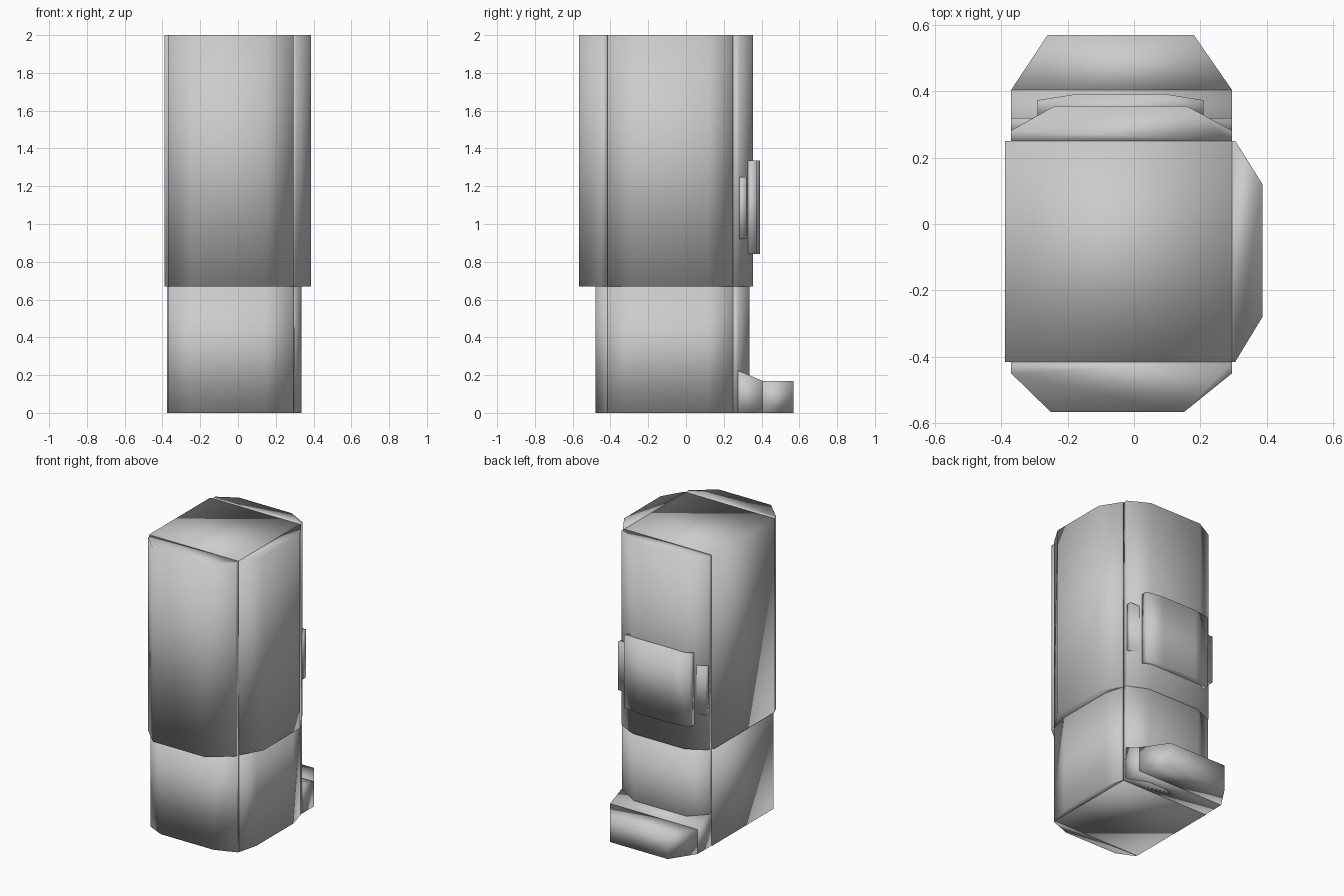
import bpy, bmesh

if "Cube" in bpy.data.objects:
    bpy.data.objects.remove(bpy.data.objects["Cube"])


def prism(name, profile, lo, hi, axis='z'):
    """Extrude a closed profile from lo to hi; axis 'z' takes (x, y), axis 'x' takes (y, z)."""
    place = (lambda p, h: (p[0], p[1], h)) if axis == 'z' else (lambda p, h: (h, p[0], p[1]))
    bm = bmesh.new()
    face = bm.faces.new([bm.verts.new(place(p, lo)) for p in profile])
    cap = bmesh.ops.extrude_face_region(bm, geom=[face])
    for v in [g for g in cap['geom'] if isinstance(g, bmesh.types.BMVert)]:
        v.co['xyz'.index(axis)] = hi
    bmesh.ops.recalc_face_normals(bm, faces=bm.faces)
    for f in bm.faces:
        f.smooth = True
    mesh = bpy.data.meshes.new(name)
    bm.to_mesh(mesh)
    bm.free()
    ob = bpy.data.objects.new(name, mesh)
    bpy.context.collection.objects.link(ob)
    return ob


def box(name, x, y, z):
    return prism(name, [(x[0], y[0]), (x[1], y[0]), (x[1], y[1]), (x[0], y[1])], *z)


L, R, F, B = -0.37, 0.295, -0.415, 0.25   # shared panel limits
SPLIT, TOP = 0.67, 2.0


def panel_y(name, base, shoulder, crown, inset_l, inset_r, z):
    """Bowed panel on the front or back: straight shoulders, chamfers, flat crown."""
    return prism(name, [(L, base), (L, shoulder), (inset_l, crown),
                        (inset_r, crown), (R, shoulder), (R, base)], *z)


def panel_x(name, base, shoulder, crown, z):
    """Bowed panel on the right side."""
    return prism(name, [(base, F), (shoulder, F), (crown, -0.28),
                        (crown, 0.12), (shoulder, B), (base, B)], *z)


# upper housing
upper = (SPLIT, TOP)
box("upper_housing", (-0.388, R), (F, B), upper)
panel_y("upper_front_panel", F, -0.45, -0.567, -0.25, 0.15, upper)
panel_y("upper_back_panel", B, 0.282, 0.355, -0.24, 0.16, upper)
panel_x("upper_side_panel", R, 0.305, 0.387, upper)

# lower housing
lower = (0.0, SPLIT)
box("lower_housing", (-0.375, R), (F, B), lower)
panel_y("lower_front_panel", F, -0.425, -0.48, -0.25, 0.15, lower)
panel_y("lower_back_panel", B, 0.275, 0.335, -0.24, 0.16, lower)
panel_x("lower_side_panel", R, 0.30, 0.335, lower)

# bowed control plate on the back, with the strip showing on both sides of it
prism("control_plate", [(-0.29, 0.325), (-0.29, 0.373), (-0.17, 0.392),
                        (0.09, 0.392), (0.21, 0.373), (0.21, 0.325)], 0.84, 1.335)
box("control_strip", (L, R), (0.275, 0.32), (0.92, 1.25))

# tray at the foot: sloped inner block and chamfered outer lip
prism("tray_slope", [(B, 0.0), (0.404, 0.0), (0.404, 0.17), (B, 0.235)], L, R, 'x')
prism("tray_lip", [(L, 0.404), (R, 0.404), (0.18, 0.57), (-0.26, 0.57)], 0.0, 0.17)
